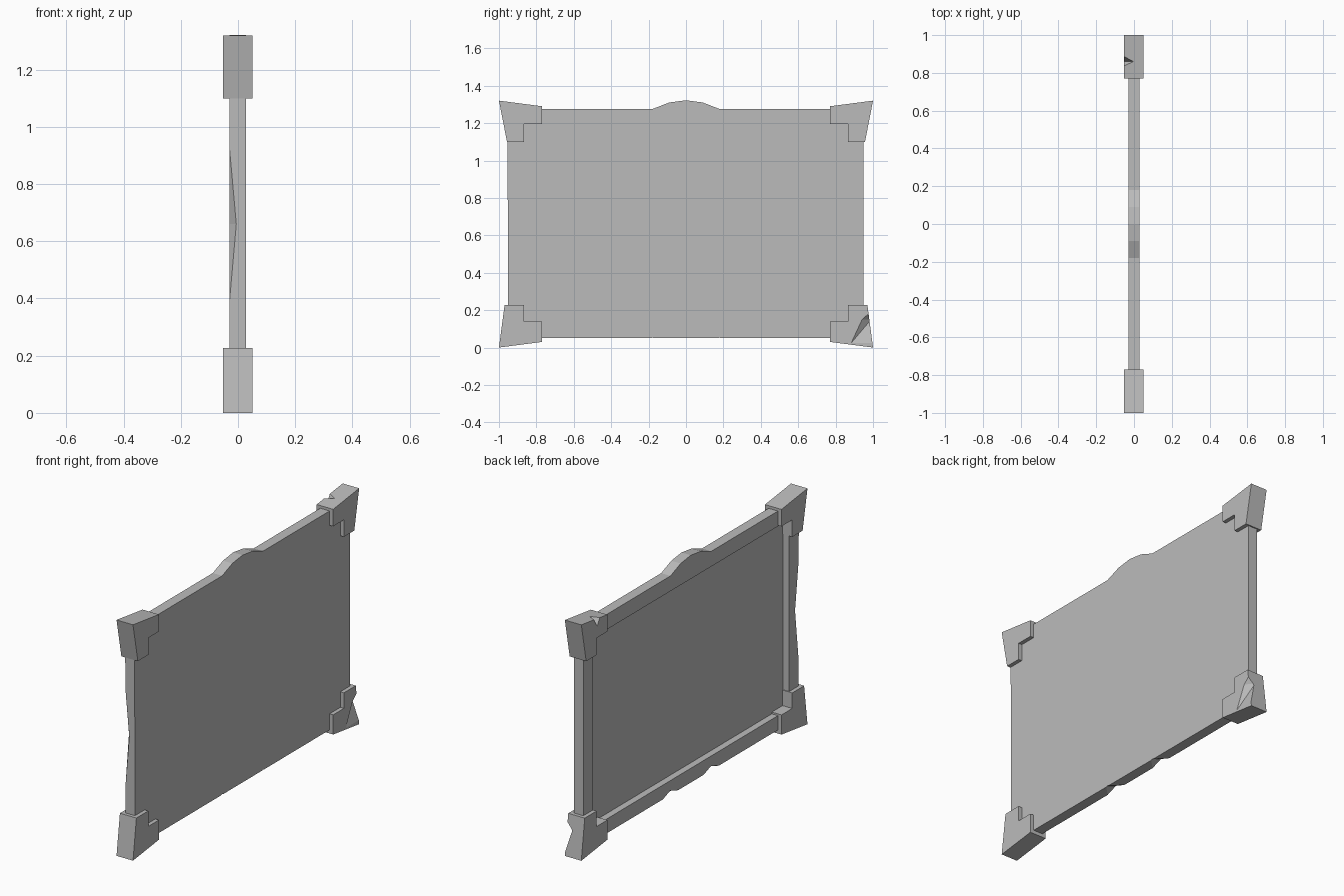
import bpy, bmesh
from mathutils import Vector

cube = bpy.data.objects.get("Cube")
if cube:
    bpy.data.objects.remove(cube, do_unlink=True)

grey = bpy.data.materials.new("stone grey")
grey.use_nodes = True
color = (0.5, 0.5, 0.5, 1)
grey.diffuse_color = color
grey.node_tree.nodes["Principled BSDF"].inputs["Base Color"].default_value = color


def make_object(name, bm):
    bmesh.ops.recalc_face_normals(bm, faces=bm.faces)
    mesh = bpy.data.meshes.new(name)
    bm.to_mesh(mesh)
    bm.free()
    mesh.materials.append(grey)
    obj = bpy.data.objects.new(name, mesh)
    bpy.context.collection.objects.link(obj)
    return obj


def slab(name, outline, x0, x1):
    """Extrude a y-z outline along x."""
    bm = bmesh.new()
    face = bm.faces.new([bm.verts.new((x0, y, z)) for y, z in outline])
    result = bmesh.ops.extrude_face_region(bm, geom=[face])
    verts = [v for v in result["geom"] if isinstance(v, bmesh.types.BMVert)]
    bmesh.ops.translate(bm, verts=verts, vec=(x1 - x0, 0, 0))
    return make_object(name, bm)


def chip(points):
    """Convex cutter for a chipped edge."""
    bm = bmesh.new()
    for p in points:
        bm.verts.new(Vector(p))
    bmesh.ops.convex_hull(bm, input=bm.verts)
    return make_object("chip_cutter", bm)


def cut(obj, cutter):
    cutter.hide_render = True
    mod = obj.modifiers.new("cut", "BOOLEAN")
    mod.operation = "DIFFERENCE"
    mod.solver = "EXACT"
    mod.object = cutter
    bpy.context.view_layer.objects.active = obj
    bpy.ops.object.modifier_apply(modifier=mod.name)
    bpy.data.objects.remove(cutter, do_unlink=True)


# Board with a low crest at the top centre
BACK, FRONT = -0.03, 0.028
crest = [(0.18, 1.275), (0.09, 1.31), (0, 1.322), (-0.09, 1.31), (-0.18, 1.275)]
board = slab("board", [(-0.95, 0.05), (0.95, 0.05), (0.95, 1.275)] + crest
             + [(-0.955, 1.275)], BACK, FRONT)

# Recess that leaves a raised border on the rear
cut(board, slab("recess_cutter",
                [(-0.87, 0.13), (0.87, 0.13), (0.87, 1.19), (-0.87, 1.19)], -0.1, 0.008))

# Worn edge of one side post and nicks under the bottom rail
cut(board, chip([(BACK, -0.956, 0.95), (BACK, -0.952, 0.38), (-0.004, -0.955, 0.66),
                 (-0.031, -0.92, 0.66), (-0.07, -1, 0.66)]))
for y in (-0.18, 0.18):
    cut(board, chip([(BACK, y - 0.07, 0.049), (BACK, y + 0.07, 0.049), (0.04, y, 0.049),
                     (-0.031, y, 0.075), (-0.05, y, 0.03)]))

# Stepped corner blocks, flared outwards
top_shape = [(1, 1.32), (0.77, 1.29), (0.77, 1.195), (0.865, 1.195), (0.865, 1.1), (0.957, 1.1)]
low_shape = [(1, 0), (0.77, 0.03), (0.77, 0.14), (0.865, 0.14), (0.865, 0.227), (0.97, 0.227)]
corners = {}
for level, shape in (("top", top_shape), ("bottom", low_shape)):
    for side, sign in (("rear", 1), ("front", -1)):
        name = f"{level}_{side}_corner"
        corners[name] = slab(name, [(y * sign, z) for y, z in shape], -0.052, 0.05)

# Chips in two of the corner blocks
cut(corners["top_rear_corner"],
    chip([(0, 0.86, 1.305), (0, 0.86, 1.36), (-0.06, 0.86, 1.25),
          (-0.06, 0.91, 1.34), (-0.06, 0.81, 1.34)]))
cut(corners["bottom_rear_corner"],
    chip([(0.051, 0.985, 0.19), (0.051, 0.94, 0.15), (0.051, 0.88, 0.02),
          (0.051, 1.01, 0.02), (0.015, 0.99, 0.15), (0.08, 1.03, 0.12)]))
